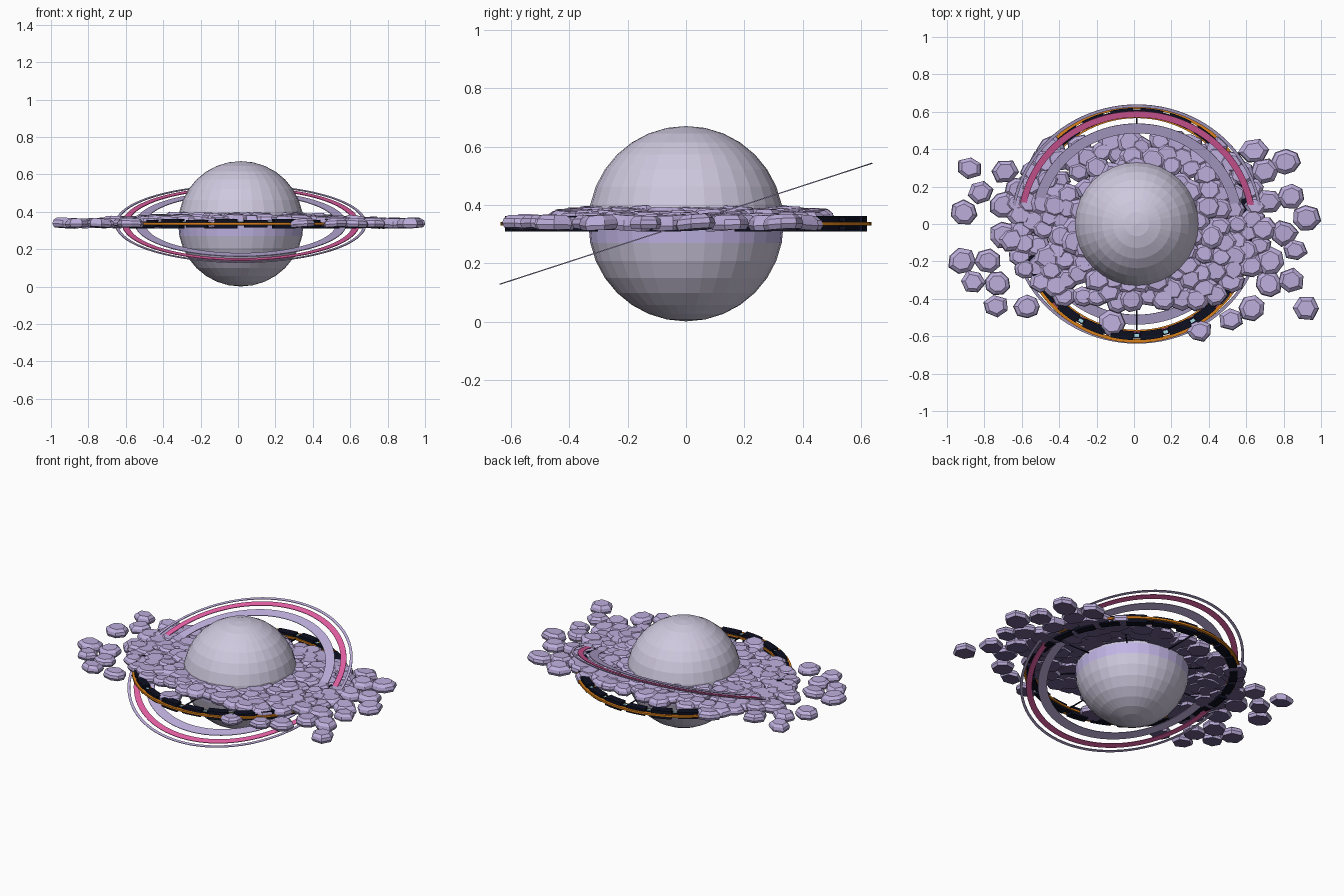
import bpy, bmesh, math, random
from mathutils import Matrix, Vector

random.seed(7)
if "Cube" in bpy.data.objects:
    bpy.data.objects.remove(bpy.data.objects["Cube"])

CENTRE = Vector((0.015, 0, 0.336))


def material(name, srgb):
    colour = [c / 12.92 if c < 0.04 else ((c + 0.055) / 1.055) ** 2.4 for c in srgb] + [1]
    mat = bpy.data.materials.new(name)
    mat.use_nodes = True
    mat.diffuse_color = colour
    mat.node_tree.nodes["Principled BSDF"].inputs["Base Color"].default_value = colour
    return mat


PALE = material("pale lavender", (0.81, 0.785, 0.87))
HAZE = material("haze violet", (0.76, 0.71, 0.90))
LILAC = material("lilac", (0.74, 0.68, 0.86))
DUSK = material("dusky violet", (0.43, 0.37, 0.55))
PINK = material("pink", (0.89, 0.37, 0.64))
NAVY = material("dark navy", (0.05, 0.06, 0.13))
ORANGE = material("orange", (0.85, 0.50, 0.10))
CYAN = material("pale cyan", (0.70, 0.93, 0.97))


def finish(name, bm, *mats):
    mesh = bpy.data.meshes.new(name)
    bm.to_mesh(mesh)
    bm.free()
    for mat in mats:
        mesh.materials.append(mat)
    obj = bpy.data.objects.new(name, mesh)
    bpy.context.collection.objects.link(obj)
    return obj


def add_arc(bm, inner, outer, low, high, start=0, sweep=math.tau, steps=96):
    """Rectangular section swept round z, closed when it is a full turn."""
    full = sweep >= math.tau
    section = [(inner, low), (outer, low), (outer, high), (inner, high)]
    loops = []
    for i in range(steps if full else steps + 1):
        a = start + sweep * i / steps
        loops.append([bm.verts.new((r * math.cos(a), r * math.sin(a), z)) for r, z in section])
    for i in range(steps):
        a, b = loops[i], loops[(i + 1) % len(loops)]
        for k in range(4):
            n = (k + 1) % 4
            bm.faces.new((a[k], b[k], b[n], a[n]))
    if not full:
        bm.faces.new(loops[0])
        bm.faces.new(loops[-1][::-1])
    bmesh.ops.recalc_face_normals(bm, faces=bm.faces)


def add_box(bm, angle, radius, size, z=0):
    m = Matrix.Rotation(angle, 4, "Z") @ Matrix.Translation((radius, 0, z))
    bmesh.ops.create_cube(bm, size=1, matrix=m @ Matrix.Diagonal((*size, 1)))


# Planet, with a hazy violet row of faces just under its equator
bm = bmesh.new()
bmesh.ops.create_uvsphere(bm, u_segments=32, v_segments=16, radius=0.335)
for face in bm.faces:
    face.material_index = int(-0.06 < face.calc_center_median().z < 0)
finish("planet", bm, PALE, HAZE).location = CENTRE

# Tilted flat rings
for name, inner, outer, mat in [("inner_ring", 0.51, 0.565, LILAC),
                                ("middle_ring", 0.60, 0.635, PINK),
                                ("outer_ring", 0.656, 0.672, LILAC)]:
    bm = bmesh.new()
    add_arc(bm, inner, outer, -0.002, 0.002)
    ring = finish(name, bm, mat)
    ring.location = CENTRE
    ring.rotation_euler.x = math.radians(18)

# Level station ring: core band, chunky modules, spokes, rails, lights
MODULES = 24
step = math.tau / MODULES
band, lights, spokes, rails = (bmesh.new() for _ in range(4))
add_arc(band, 0.58, 0.612, -0.01, 0.01)
add_arc(rails, 0.616, 0.636, -0.006, 0.006)
add_arc(rails, 0.566, 0.576, -0.006, 0.006)
for i in range(MODULES):
    tall = 0.026 if i % 2 else 0.021
    add_arc(band, 0.573, 0.621, -tall, tall, (i + 0.12) * step, 0.76 * step, 5)
    add_box(lights, i * step, 0.597, (0.016, 0.024, 0.006), 0.012)
for i in range(8):
    add_box(spokes, i * math.tau / 8, 0.45, (0.26, 0.006, 0.006))
for name, bm, mat in [("station_band", band, NAVY), ("station_lights", lights, CYAN),
                      ("station_spokes", spokes, NAVY), ("station_rails", rails, ORANGE)]:
    finish(name, bm, mat).location = CENTRE


# Faceted rocks with a dusky flat underside
def add_rock(bm, x, y, z, radius):
    sides = random.choice((6, 7, 8))
    turn = random.uniform(0, math.tau)
    stretch = random.uniform(0.84, 1.0)
    wobble = [random.uniform(0.92, 1.1) for _ in range(sides)]
    lean = Vector((random.uniform(-0.08, 0.08), random.uniform(-0.08, 0.08)))
    loops = []
    for scale, height in [(0.88, -0.32), (1, -0.1), (0.93, 0.14), (0.66, 0.34)]:
        loop = []
        for k in range(sides):
            a = turn + math.tau * k / sides
            r = radius * scale * wobble[k]
            u, v = r * math.cos(a), r * math.sin(a) * stretch
            tip = height * radius + (lean.x * u + lean.y * v)
            loop.append(bm.verts.new((x + u, y + v, z + tip)))
        loops.append(loop)
    for a, b in zip(loops, loops[1:]):
        for k in range(sides):
            n = (k + 1) % sides
            bm.faces.new((a[k], a[n], b[n], b[k]))
    bm.faces.new(loops[0][::-1]).material_index = 1
    bm.faces.new(loops[-1])


# Outlying rocks, as (x, y)
OUTLIERS = [(-.88, .3), (-.69, .28), (-.82, .17), (-.91, .06), (-.7, .1), (-.7, -.06),
            (-.92, -.2), (-.78, -.2), (-.86, -.31), (-.73, -.32), (-.74, -.44), (-.57, -.44),
            (.64, .39), (.81, .33), (.7, .28), (.84, .15), (.72, .12), (.92, .03),
            (.8, -.05), (.86, -.14), (.73, -.2), (.84, -.3), (.72, -.32), (.63, -.45),
            (.52, -.51), (.92, -.45), (.35, -.57), (-.12, -.53), (-.44, .4), (.43, .4)]
bm = bmesh.new()
for x, y in OUTLIERS:
    add_rock(bm, x, y, 0.34, random.uniform(0.066, 0.08))

# Dense belt, spaced at random over a rounded field about the planet
placed = []
for _ in range(9000):
    x, y = random.uniform(-0.66, 0.69), random.uniform(-0.43, 0.45)
    u, v = abs(x - 0.015), abs(y)
    r = math.hypot(u, v)
    if r < 0.29 or (u / 0.68) ** 2.3 + (v / 0.45) ** 2.3 > 1:
        continue
    if all(math.hypot(x - p, y - q) > 0.064 for p, q in placed):
        placed.append((x, y))
        lift = max(0, 0.55 - r) * 0.09
        add_rock(bm, x, y, 0.343 + random.uniform(0, 0.01) + lift, random.uniform(0.06, 0.08))
finish("rock_belt", bm, LILAC, DUSK)
